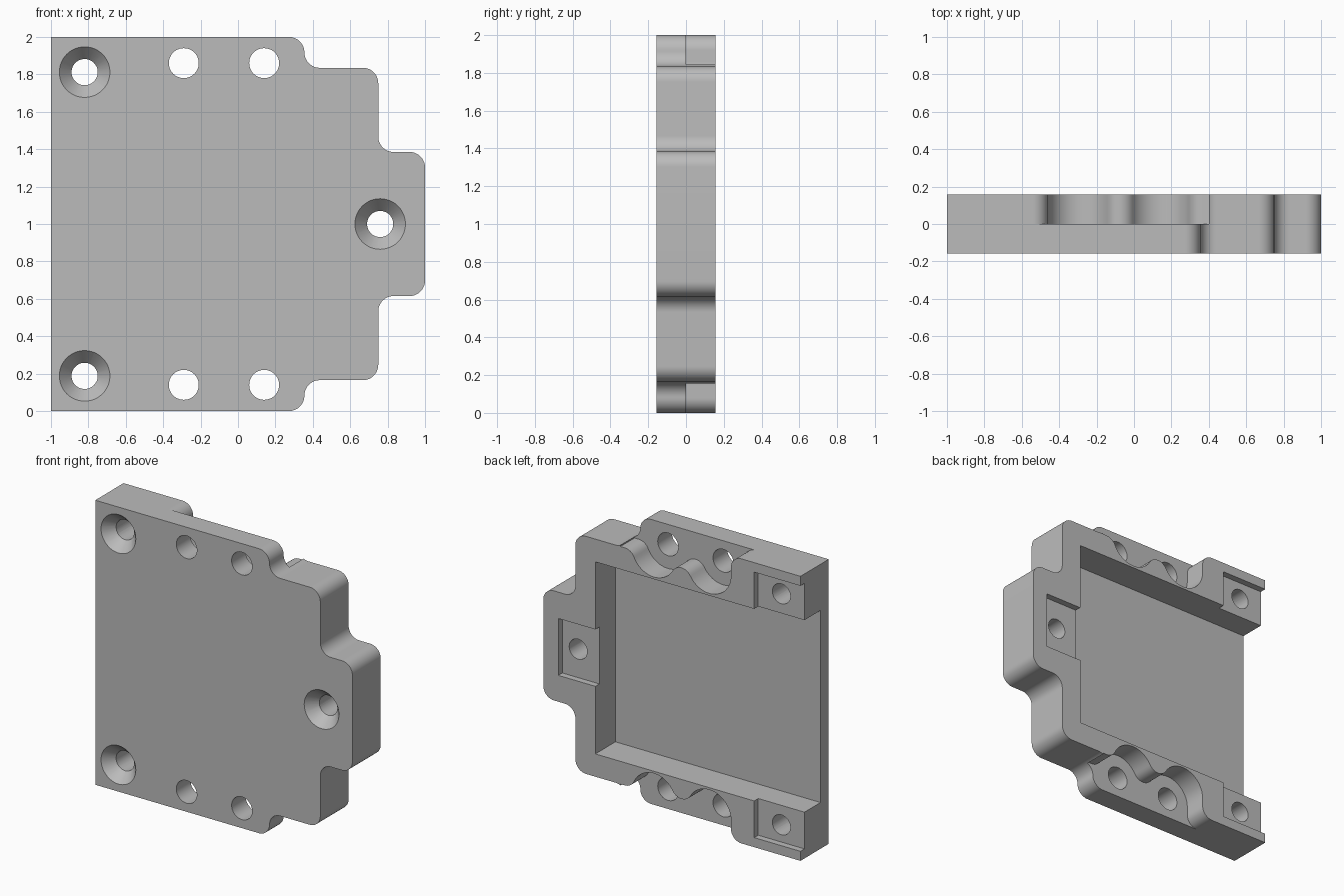
import bpy, bmesh, math
from mathutils import Vector, Matrix

if "Cube" in bpy.data.objects:
    bpy.data.objects.remove(bpy.data.objects["Cube"])

T = 0.157          # half thickness
R = 0.0825         # corner radius


def arc(cx, cz, r, a0, a1, n=12):
    """Points on an arc in the x-z plane, angles in degrees."""
    return [(cx + r * math.cos(math.radians(a0 + (a1 - a0) * i / n)),
             cz + r * math.sin(math.radians(a0 + (a1 - a0) * i / n))) for i in range(n + 1)]


def flip(points):
    return [(x, 2 - z) for x, z in points]


def make(name, bm):
    bmesh.ops.recalc_face_normals(bm, faces=bm.faces[:])
    me = bpy.data.meshes.new(name)
    bm.to_mesh(me)
    bm.free()
    ob = bpy.data.objects.new(name, me)
    bpy.context.collection.objects.link(ob)
    return ob


def prism(name, points, y0, y1):
    bm = bmesh.new()
    face = bm.faces.new([bm.verts.new((x, y0, z)) for x, z in points])
    new = bmesh.ops.extrude_face_region(bm, geom=[face])["geom"]
    bmesh.ops.translate(bm, vec=(0, y1 - y0, 0),
                        verts=[v for v in new if isinstance(v, bmesh.types.BMVert)])
    return make(name, bm)


def box(name, x0, x1, z0, z1, y0, y1):
    return prism(name, [(x0, z0), (x1, z0), (x1, z1), (x0, z1)], y0, y1)


def cone(name, x, z, y0, y1, r0, r1):
    bm = bmesh.new()
    m = Matrix.Translation((x, (y0 + y1) / 2, z)) @ Matrix.Rotation(-math.pi / 2, 4, 'X')
    bmesh.ops.create_cone(bm, cap_ends=True, segments=48, radius1=r0, radius2=r1,
                          depth=y1 - y0, matrix=m)
    return make(name, bm)


# Stepped plate outline: upper half, then mirrored lower half
upper = [(-1, 2)]
upper += arc(0.355 - R, 2 - R, R, 90, 0)
upper += arc(0.355 + R, 2 - R, R, 180, 270)[1:]
upper += arc(0.75 - R, 1.835 - R, R, 90, 0)
upper += arc(0.75 + R, 1.385 + R, R, 180, 270)
upper += arc(1 - R, 1.385 - R, R, 90, 0)
plate = prism("mounting_plate", upper + flip(upper)[::-1], -T, T)

cutters = []

# Wavy relief around each pair of plain holes, on the back half only
hx, hz, r, rf = (-0.29, 0.14), 1.86, 0.17, 0.08
mid = sum(hx) / 2
drop = math.sqrt((r + rf) ** 2 - (hx[1] - mid) ** 2)
a = math.degrees(math.atan2(drop, hx[1] - mid))
dz = hz - (1.835 - rf)
dx = math.sqrt((r + rf) ** 2 - dz ** 2)
b = math.degrees(math.atan2(dz, dx))
wave = [(hx[0] - r - rf, 2.1)]
wave += arc(hx[0] - r - rf, 2 - rf, rf, 90, 0)
wave += arc(hx[0], hz, r, 180, 360 - a, 20)
wave += arc(mid, hz - drop, rf, 180 - a, a)[1:]
wave += arc(hx[1], hz, r, 180 + a, 360 - b, 20)[1:]
wave += arc(hx[1] + dx, hz - dz, rf, 180 - b, 90, 8)[1:]
wave += [(0.40, 1.835), (0.40, 2.1)]
for pts in (wave, flip(wave)):
    cutters.append(prism("wave_cutter", pts, 0, 0.3))

# Large pocket open to the left
cutters.append(box("pocket_cutter", -1.1, 0.595, 0.325, 1.675, -0.066, 0.3))

# Shallow recesses behind the screw holes
floor = T - 0.045
cutters.append(box("recess_cutter", -1.1, -0.64, 1.6, 1.933, floor, 0.3))
cutters.append(box("recess_cutter", -1.1, -0.64, 0.067, 0.4, floor, 0.3))
cutters.append(box("recess_cutter", 0.5, 0.883, 0.8, 1.2, floor, 0.3))

# Plain through holes
for x in hx:
    for z in (hz, 2 - hz):
        cutters.append(cone("hole_cutter", x, z, -0.3, 0.3, 0.08, 0.08))

# Countersunk screw holes
for x, z in ((-0.82, 1.812), (-0.82, 0.188), (0.76, 1.0)):
    cutters.append(cone("hole_cutter", x, z, -0.3, 0.3, 0.07, 0.07))
    cutters.append(cone("sink_cutter", x, z, -T - 0.01, -T + 0.075, 0.144, 0.0695))

for c in cutters:
    c.hide_render = True
    m = plate.modifiers.new("cut", 'BOOLEAN')
    m.operation = 'DIFFERENCE'
    m.solver = 'EXACT'
    m.object = c

# Bake the cuts and clear the cutters
bpy.context.view_layer.update()
baked = bpy.data.meshes.new_from_object(
    plate.evaluated_get(bpy.context.evaluated_depsgraph_get()))
plate.modifiers.clear()
plate.data = baked
for c in cutters:
    bpy.data.objects.remove(c)

# Single grey finish
grey = bpy.data.materials.new("plain_grey")
grey.diffuse_color = (0.5, 0.5, 0.5, 1)
grey.use_nodes = True
grey.node_tree.nodes["Principled BSDF"].inputs["Base Color"].default_value = grey.diffuse_color
plate.data.materials.clear()
plate.data.materials.append(grey)

bpy.context.view_layer.objects.active = plate
plate.select_set(True)
bpy.ops.object.shade_smooth_by_angle(angle=math.radians(30))
